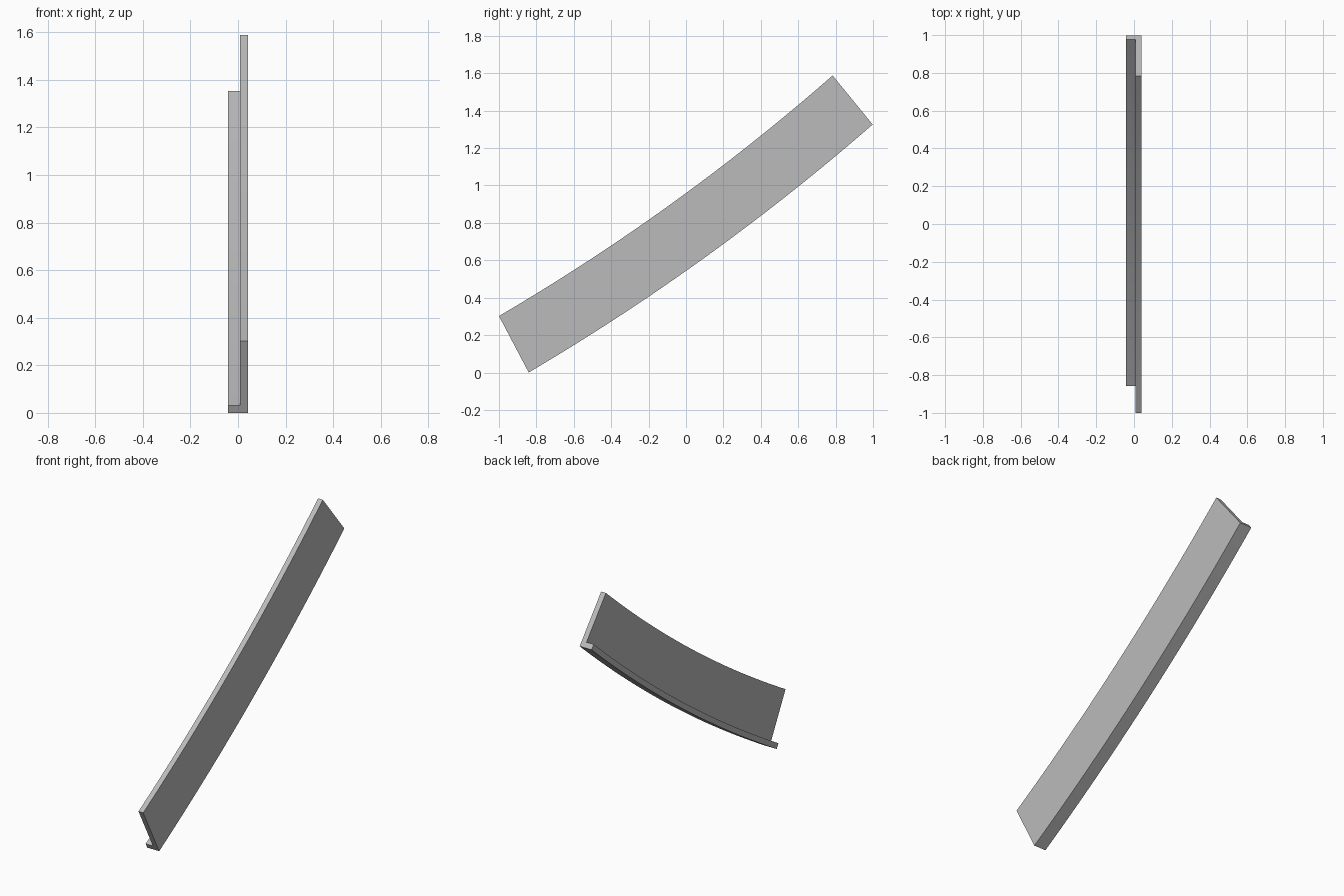
import bpy
import bmesh
from mathutils import Vector

cube = bpy.data.objects.get("Cube")
if cube:
    bpy.data.objects.remove(cube, do_unlink=True)

# Single grey finish
grey = bpy.data.materials.new("plain grey")
grey.use_nodes = True
colour = (0.5, 0.5, 0.5, 1)
grey.diffuse_color = colour
grey.node_tree.nodes["Principled BSDF"].inputs["Base Color"].default_value = colour

STEPS = 32
SAG = 0.052


def bowed(start, end, t):
    """Point on a shallow arc hanging below the chord from start to end (y, z)."""
    a, b = Vector(start), Vector(end)
    along = (b - a).normalized()
    down = Vector((along.y, -along.x))
    return a.lerp(b, t) + down * SAG * 4 * t * (1 - t)


# L-shaped section: (x, height fraction from lower edge to upper edge)
section = [(-0.042, 0), (0.041, 0), (0.041, 1), (0.008, 1), (0.008, 0.1), (-0.042, 0.1)]

# Sweep the section along the curved lower and upper edges
bm = bmesh.new()
rings = []
for i in range(STEPS + 1):
    t = i / STEPS
    low = bowed((-0.841, 0), (0.998, 1.326), t)
    high = bowed((-1, 0.302), (0.784, 1.588), t)
    ring = []
    for x, f in section:
        p = low.lerp(high, f)
        ring.append(bm.verts.new((x, p.x, p.y)))
    rings.append(ring)
n = len(section)
for a, b in zip(rings, rings[1:]):
    for k in range(n):
        m = (k + 1) % n
        bm.faces.new((a[k], a[m], b[m], b[k]))

# End caps
bm.faces.new(rings[0])
bm.faces.new(rings[-1])
bmesh.ops.recalc_face_normals(bm, faces=bm.faces)

mesh = bpy.data.meshes.new("curved_angle_rail")
bm.to_mesh(mesh)
bm.free()
mesh.materials.append(grey)
rail = bpy.data.objects.new("curved_angle_rail", mesh)
bpy.context.collection.objects.link(rail)

# Smooth along the bend, sharp at the section corners
bpy.ops.object.select_all(action="DESELECT")
rail.select_set(True)
bpy.context.view_layer.objects.active = rail
bpy.ops.object.shade_smooth_by_angle(angle=0.52)
